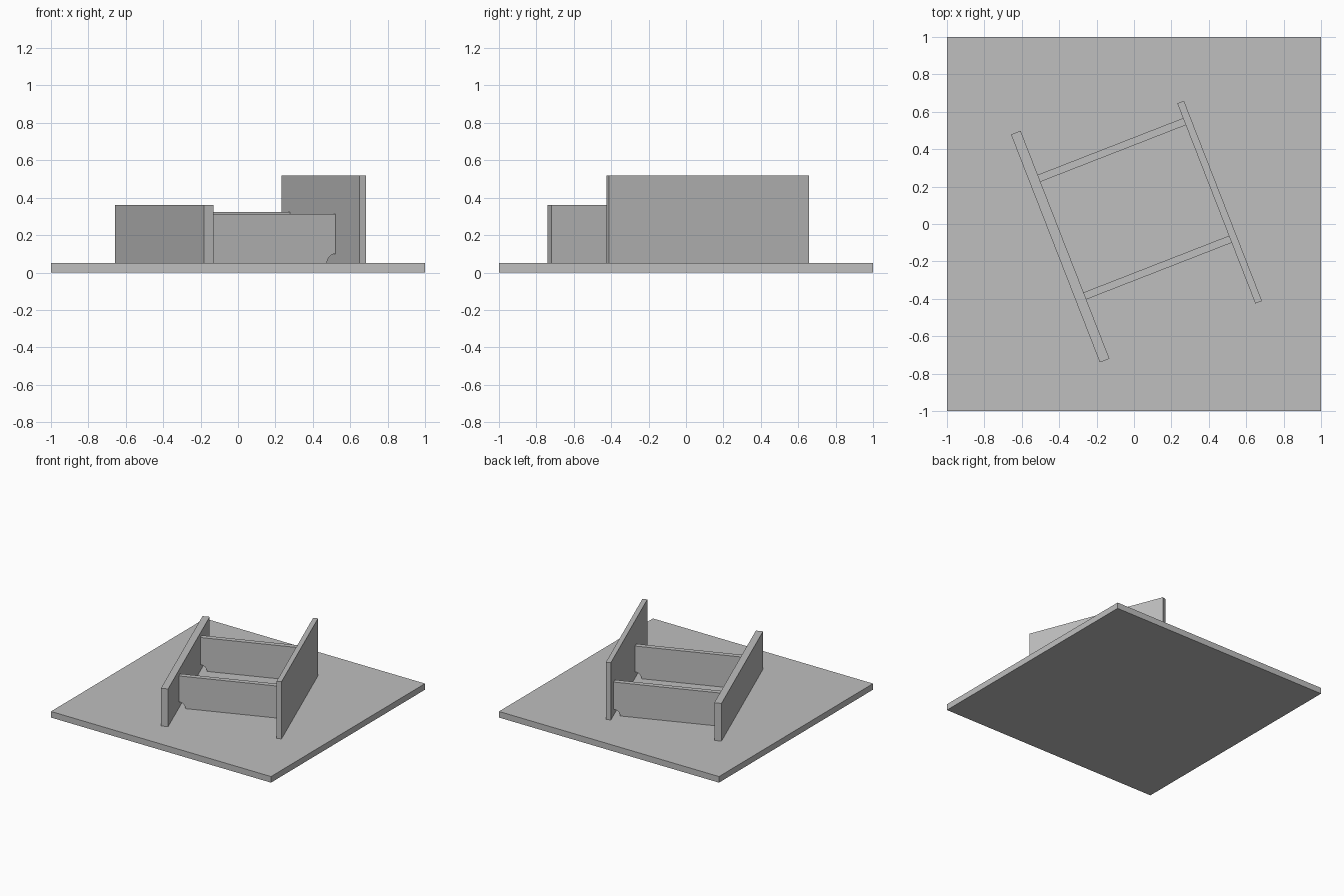
import bpy, bmesh, math
from mathutils import Matrix

if "Cube" in bpy.data.objects:
    bpy.data.objects.remove(bpy.data.objects["Cube"])

grey = bpy.data.materials.new("plain_grey")
grey.use_nodes = True
colour = (0.52, 0.52, 0.52, 1)
grey.diffuse_color = colour
grey.node_tree.nodes["Principled BSDF"].inputs["Base Color"].default_value = colour

FLOOR = 0.05
TURN = Matrix.Rotation(math.radians(21.3), 4, "Z")


def panel(name, profile, y0, y1, matrix=Matrix()):
    """Extrude an (x, z) profile from y0 to y1."""
    bm = bmesh.new()
    face = bm.faces.new([bm.verts.new((x, y0, z)) for x, z in profile])
    moved = bmesh.ops.extrude_face_region(bm, geom=[face])["geom"]
    verts = [v for v in moved if isinstance(v, bmesh.types.BMVert)]
    bmesh.ops.translate(bm, verts=verts, vec=(0, y1 - y0, 0))
    bmesh.ops.recalc_face_normals(bm, faces=bm.faces)
    mesh = bpy.data.meshes.new(name)
    bm.to_mesh(mesh)
    bm.free()
    mesh.materials.append(grey)
    ob = bpy.data.objects.new(name, mesh)
    ob.matrix_world = matrix
    bpy.context.collection.objects.link(ob)
    return ob


def rect(x0, x1, z0, z1):
    return [(x0, z0), (x1, z0), (x1, z1), (x0, z1)]


def notched(x0, x1, z0, z1, r=0.05, steps=8):
    """Rectangle with a quarter-round cut from each lower corner."""
    arc = [(r * math.cos(a), r * math.sin(a))
           for a in (math.pi / 2 * i / steps for i in range(steps + 1))]
    left = [(x0 + u, z0 + w) for u, w in reversed(arc)]
    right = [(x1 - u, z0 + w) for u, w in arc]
    return left + right + [(x1, z1), (x0, z1)]


# Square ground slab
panel("base_slab", rect(-1, 1, 0, FLOOR), -1, 1)

# Long parallel walls
panel("low_long_wall", rect(-0.439, -0.384, FLOOR, 0.36), -0.623, 0.685, TURN)
panel("tall_long_wall", rect(0.45, 0.488, FLOOR, 0.52), -0.632, 0.517, TURN)

# Cross walls with rounded cutouts at their feet
for name, y, top in (("front_cross_wall", -0.263, 0.313), ("back_cross_wall", 0.412, 0.323)):
    panel(name, notched(-0.384, 0.45, FLOOR, top), y - 0.02, y + 0.02, TURN)
